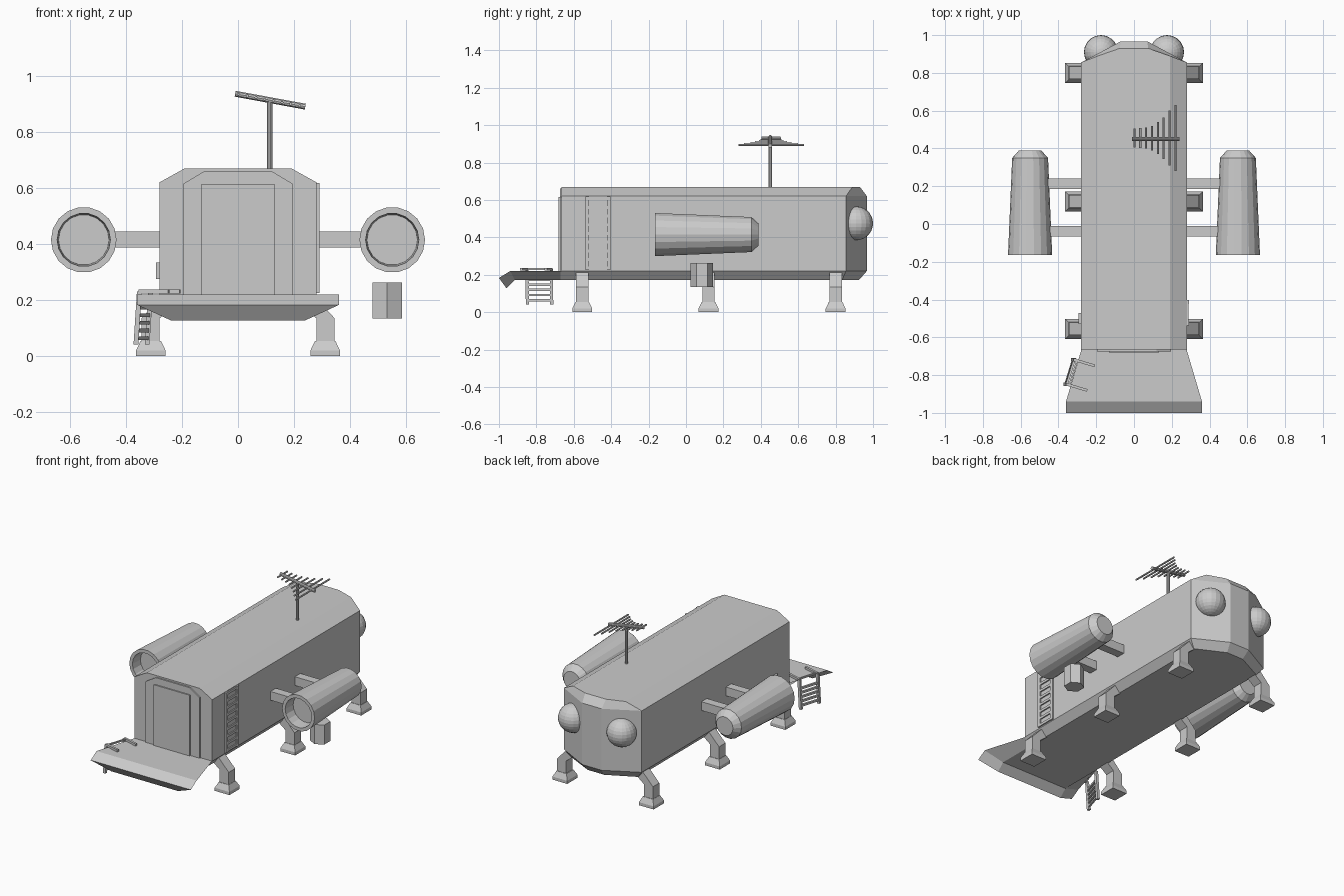
import bpy, bmesh, math
from mathutils import Vector

if "Cube" in bpy.data.objects:
    bpy.data.objects.remove(bpy.data.objects["Cube"])


def loft(name, rings):
    """Skin a list of equal-length point rings and cap both ends."""
    bm = bmesh.new()
    rows = [[bm.verts.new(p) for p in ring] for ring in rings]
    n = len(rows[0])
    for a, b in zip(rows, rows[1:]):
        for i in range(n):
            j = (i + 1) % n
            bm.faces.new((a[i], a[j], b[j], b[i]))
    bm.faces.new(rows[0])
    bm.faces.new(rows[-1])
    bmesh.ops.recalc_face_normals(bm, faces=bm.faces)
    mesh = bpy.data.meshes.new(name)
    bm.to_mesh(mesh)
    bm.free()
    ob = bpy.data.objects.new(name, mesh)
    bpy.context.collection.objects.link(ob)
    return ob


def box(name, x0, x1, y0, y1, z0, z1):
    return loft(name, [[(x0, y0, z), (x1, y0, z), (x1, y1, z), (x0, y1, z)] for z in (z0, z1)])


def rod(name, a, b, r, n=8, turn=0.0):
    """Straight bar with n sides between two points."""
    a, b = Vector(a), Vector(b)
    d = (b - a).normalized()
    u = d.cross(Vector((0, 0, 1)) if abs(d.z) < 0.9 else Vector((0, 1, 0))).normalized()
    v = d.cross(u)
    angles = [turn + 2 * math.pi * i / n for i in range(n)]
    return loft(name, [[p + r * (math.cos(t) * u + math.sin(t) * v) for t in angles] for p in (a, b)])


def plan(half, z):
    """Symmetric plan outline from its right-hand points."""
    return [(x, y, z) for x, y in half] + [(-x, y, z) for x, y in reversed(half)]


# Main hull: straight walls, chamfered roof, faceted nose
wall = [(0.28, -0.665), (0.28, 0.855), (0.07, 0.967)]
roof = [(0.19, -0.665), (0.19, 0.89), (0.075, 0.93)]
loft("hull", [plan(wall, 0.22), plan(wall, 0.62), plan(roof, 0.67)])

# Floor slab with front deck and bent lip: top x, y, z, bottom x, y, z
stations = [(0.36, -1.0, 0.183, 0.24, -0.96, 0.128),
            (0.36, -0.94, 0.22, 0.24, -0.915, 0.172),
            (0.28, -0.67, 0.22, 0.24, -0.67, 0.172),
            (0.28, 0.855, 0.22, 0.24, 0.835, 0.172),
            (0.07, 0.967, 0.22, 0.06, 0.925, 0.172)]
loft("floor_slab", [[(-a, b, c), (a, b, c), (d, e, f), (-d, e, f)]
                    for a, b, c, d, e, f in stations])

# Front doorway frame and door panel
frame = [(-0.195, 0.22), (-0.195, 0.615), (-0.12, 0.66), (0.12, 0.66), (0.195, 0.615), (0.195, 0.22)]
loft("door_frame", [[(x, y, z) for x, z in frame] for y in (-0.674, -0.66)])
box("door", -0.13, 0.13, -0.682, -0.66, 0.22, 0.615)

# Six bent legs with flared feet
for s in (-1, 1):
    for i, y in enumerate((-0.555, 0.12, 0.80)):
        side = "right" if s > 0 else "left"
        path = [(0.28, 0.345, 0.045, 0.045), (0.28, 0.345, 0.135, 0.135),
                (0.21, 0.27, 0.19, 0.215)]
        loft(f"leg_{side}_{i}", [[(s * a, y - 0.033, za), (s * b, y - 0.033, zb),
                                  (s * b, y + 0.033, zb), (s * a, y + 0.033, za)]
                                 for a, b, za, zb in path])
        foot = [(0.053, 0), (0.053, 0.02), (0.036, 0.055)]
        loft(f"foot_{side}_{i}", [[(s * 0.311 + r * dx, y + r * dy, z) for dx, dy in
                                   ((-1, -1), (1, -1), (1, 1), (-1, 1))] for r, z in foot])

# Side pods with open fronts, their struts, and the nose domes
pod = [(0.09, -0.09), (0.095, -0.165), (0.117, -0.165), (0.095, 0.35), (0.06, 0.388)]
N = 18
for s in (-1, 1):
    side = "right" if s > 0 else "left"
    loft(f"pod_{side}", [[(s * 0.55 + r * math.cos(2 * math.pi * k / N), y,
                           0.415 + r * math.sin(2 * math.pi * k / N)) for k in range(N)]
                         for r, y in pod])
    for y in (-0.038, 0.213):
        x0, x1 = sorted((s * 0.27, s * 0.47))
        box(f"pod_strut_{side}", x0, x1, y - 0.028, y + 0.028, 0.388, 0.445)
    bpy.ops.mesh.primitive_uv_sphere_add(segments=20, ring_count=14, radius=0.09,
                                         location=(s * 0.175, 0.91, 0.475))
    bpy.context.object.name = f"nose_dome_{side}"

# Hexagonal canister under the right pod, small box on the left wall
rod("hex_canister", (0.532, 0.085, 0.135), (0.532, 0.085, 0.262), 0.06, 6, math.pi / 2)
box("wall_box", -0.293, -0.275, -0.53, -0.47, 0.275, 0.335)

# Ladder on the right wall
for y in (-0.528, -0.413):
    box("wall_ladder_rail", 0.275, 0.29, y - 0.01, y + 0.01, 0.225, 0.618)
for i in range(9):
    z = 0.235 + i * 0.0465
    box("wall_ladder_rung", 0.275, 0.288, -0.53, -0.41, z - 0.008, z + 0.008)

# Boarding ladder hooked over the left edge of the deck
tops = [Vector((-0.312, -0.72, 0.23)), Vector((-0.352, -0.85, 0.23))]
down = Vector((-0.012, 0.002, -0.188))
inward = Vector((0.105, -0.031, 0))
for p in tops:
    rod("boarding_ladder_rail", p, p + down, 0.012, 4, math.pi / 4)
    rod("boarding_ladder_hook", p, p + inward, 0.01, 4, math.pi / 4)
for i in range(5):
    d = down * (0.3 + 0.145 * i)
    rod("boarding_ladder_rung", tops[0] + d, tops[1] + d, 0.009, 4, math.pi / 4)
rod("boarding_ladder_crossbar", tops[0] + inward * 0.1, tops[1] + inward * 0.1, 0.007, 4, math.pi / 4)

# Roof antenna: mast, tilted boom, graded cross elements
rod("antenna_mast", (0.113, 0.45, 0.66), (0.113, 0.45, 0.915), 0.01, 10)
rod("antenna_boom", (-0.01, 0.45, 0.936), (0.24, 0.45, 0.89), 0.011, 10)
for i, h in enumerate((0.05, 0.052, 0.056, 0.065, 0.085, 0.11, 0.145, 0.175)):
    x = 0.002 + i * 0.031
    z = 0.934 - 0.184 * x
    rod("antenna_element", (x, 0.455 - h, z), (x, 0.455 + h, z), 0.0055, 6)
